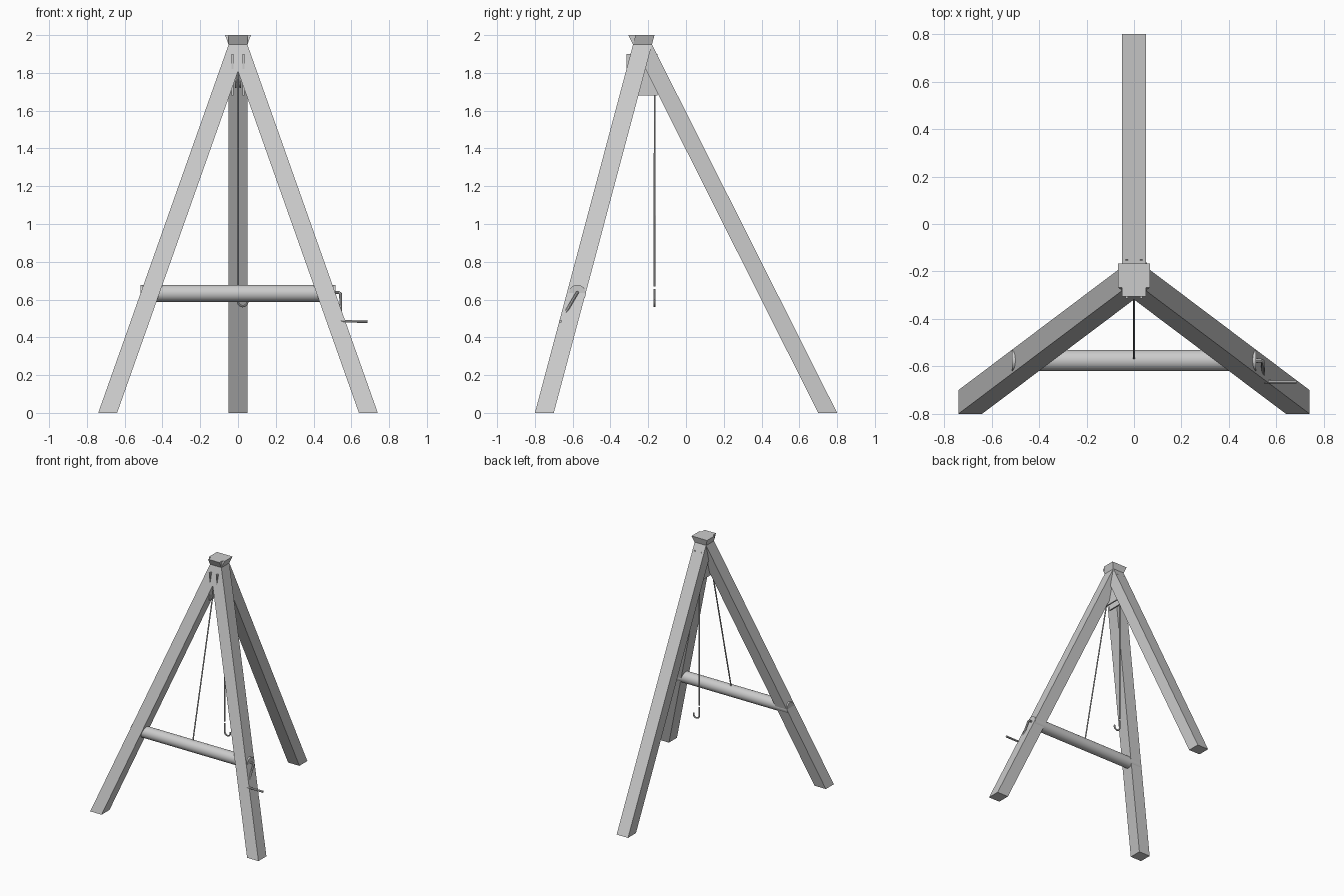
import bpy, bmesh, math
from mathutils import Matrix, Vector

if "Cube" in bpy.data.objects:
    bpy.data.objects.remove(bpy.data.objects["Cube"])

grey = bpy.data.materials.new("light_grey")
grey.diffuse_color = (0.6, 0.6, 0.6, 1)
grey.use_nodes = True
grey.node_tree.nodes["Principled BSDF"].inputs["Base Color"].default_value = grey.diffuse_color


def add_mesh(name, bm, smooth=False):
    bmesh.ops.recalc_face_normals(bm, faces=bm.faces)
    me = bpy.data.meshes.new(name)
    bm.to_mesh(me)
    bm.free()
    ob = bpy.data.objects.new(name, me)
    bpy.context.collection.objects.link(ob)
    me.materials.append(grey)
    if smooth:
        select(ob)
        bpy.ops.object.shade_smooth_by_angle(angle=math.radians(40))
    return ob


def select(ob):
    bpy.ops.object.select_all(action='DESELECT')
    ob.select_set(True)
    bpy.context.view_layer.objects.active = ob


def beam(name, bottom, top, half):
    """Square beam leaning from bottom to top, cut level at both ends."""
    bm = bmesh.new()
    bmesh.ops.create_cube(bm, size=1)
    for v in bm.verts:
        c = Vector(top if v.co.z > 0 else bottom)
        v.co = c + Vector((v.co.x * 2 * half[0], v.co.y * 2 * half[1], 0))
    return add_mesh(name, bm)


def rod_x(name, centre, radius, length, segs=32):
    """Cylinder lying along x."""
    bm = bmesh.new()
    m = Matrix.Translation(centre) @ Matrix.Rotation(math.pi / 2, 4, 'Y')
    bmesh.ops.create_cone(bm, cap_ends=True, segments=segs, radius1=radius,
                          radius2=radius, depth=length, matrix=m)
    return add_mesh(name, bm, True)


def tube(name, points, radius):
    """Round tube along a path."""
    cu = bpy.data.curves.new(name, 'CURVE')
    cu.dimensions = '3D'
    cu.bevel_depth = radius
    cu.bevel_resolution = 2
    cu.use_fill_caps = True
    sp = cu.splines.new('POLY')
    sp.points.add(len(points) - 1)
    for p, co in zip(sp.points, points):
        p.co = (*co, 1)
    ob = bpy.data.objects.new(name, cu)
    bpy.context.collection.objects.link(ob)
    select(ob)
    bpy.ops.object.convert(target='MESH')
    ob = bpy.context.object
    ob.data.materials.clear()
    ob.data.materials.append(grey)
    bpy.ops.object.shade_smooth_by_angle(angle=math.radians(40))
    return ob


# Three legs that cross each other at the top
for side, s in (("left", -1), ("right", 1)):
    beam(f"front_leg_{side}", (0.69 * s, -0.75, 0), (-0.018 * s, -0.217, 2), (0.05, 0.05))
beam("back_leg", (0, 0.75, 0), (0, -0.255, 2), (0.05, 0.05))

# Pulley cheek plates, axle and grooved wheel
PY, PZ, PR = -0.2325, 1.79, 0.0675
for side, s in (("left", -1), ("right", 1)):
    beam(f"pulley_plate_{side}", (0.03 * s, PY, 1.68), (0.03 * s, PY, 1.90), (0.005, 0.0825))
rod_x("pulley_axle", (0, PY, PZ), 0.01, 0.06, 16)
bm = bmesh.new()
profile = [(-0.015, 0), (-0.015, 0.07), (-0.011, 0.07), (0, 0.061),
           (0.011, 0.07), (0.015, 0.07), (0.015, 0)]
vs = [bm.verts.new((x, PY, PZ + r)) for x, r in profile]
es = [bm.edges.new(p) for p in zip(vs, vs[1:])]
bmesh.ops.spin(bm, geom=vs + es, cent=(0, PY, PZ), axis=(1, 0, 0),
               angle=math.tau, steps=32)
bmesh.ops.remove_doubles(bm, verts=bm.verts, dist=1e-5)
add_mesh("pulley_wheel", bm, True)

# Winch drum
rod_x("winch_drum", (0, -0.575, 0.633), 0.045, 1.03)

# Crank handle
tube("crank", [(0.48, -0.575, 0.635), (0.535, -0.575, 0.637), (0.543, -0.58, 0.63),
               (0.545, -0.66, 0.492), (0.552, -0.665, 0.485), (0.685, -0.665, 0.485)], 0.008)

# Rope from the drum, over the wheel and down
arc = [(0, PY + PR * math.cos(a), PZ + PR * math.sin(a))
       for a in (math.radians(165 - 165 * i / 14) for i in range(15))]
tube("rope", [(0, -0.575, 0.635)] + arc + [(0, -0.167, 0.67)], 0.005)

# Hook at the rope end
bend = [(0.025 - 0.025 * math.cos(a), -0.167, 0.59 - 0.025 * math.sin(a))
        for a in (math.radians(200 * i / 14) for i in range(15))]
tube("hook", [(0, -0.167, 0.656)] + bend, 0.006)
